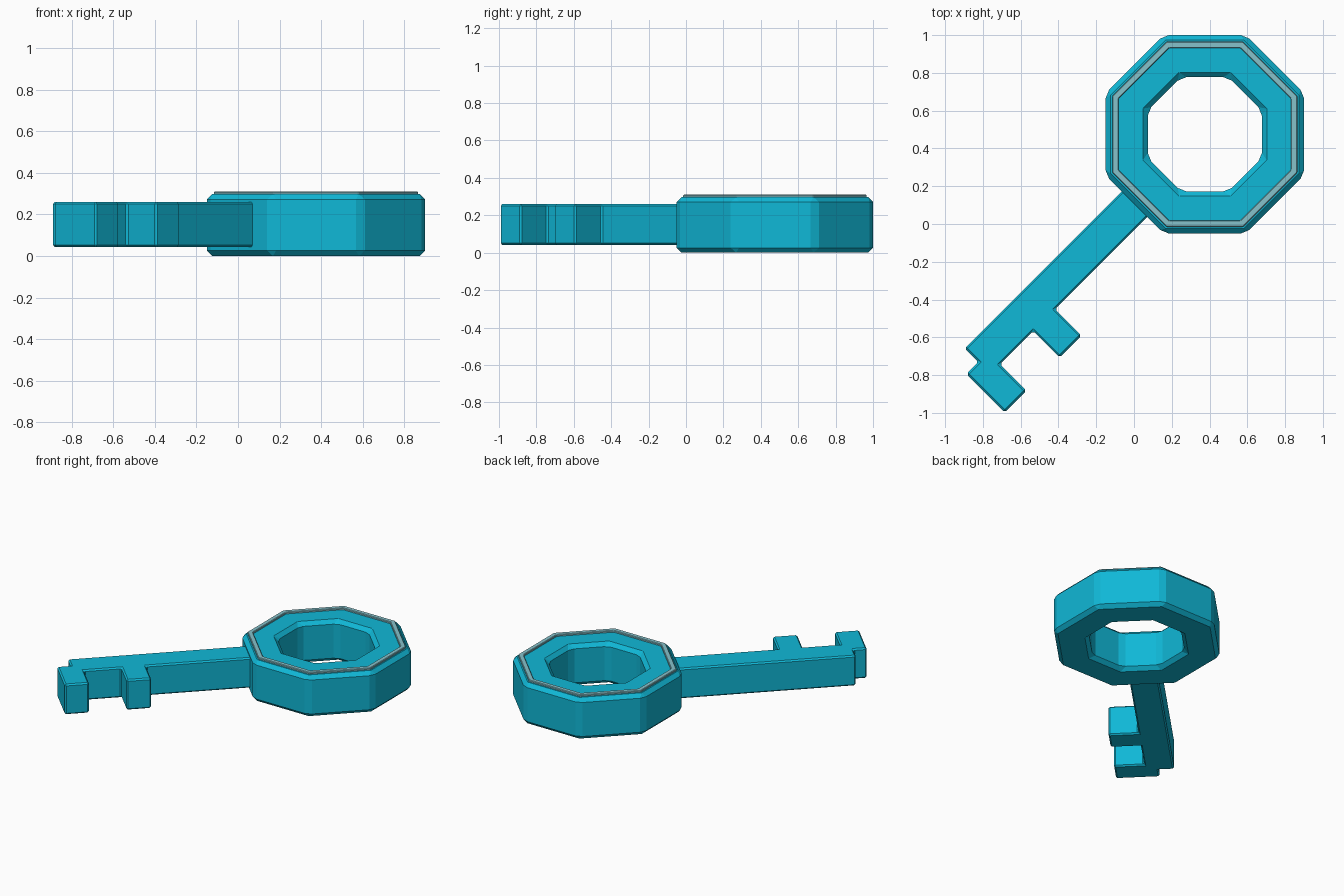
import bpy
import bmesh
from math import cos, sin, pi, sqrt
from mathutils import Vector

default = bpy.data.objects.get("Cube")
if default:
    bpy.data.objects.remove(default, do_unlink=True)

CENTRE = Vector((0.375, 0.475, 0))


def material(name, rgb, rough):
    m = bpy.data.materials.new(name)
    m.use_nodes = True
    m.diffuse_color = (*rgb, 1)
    bsdf = m.node_tree.nodes["Principled BSDF"]
    bsdf.inputs["Base Color"].default_value = (*rgb, 1)
    bsdf.inputs["Roughness"].default_value = rough
    return m


teal = material("bright teal", (0.005, 0.48, 0.68), 0.5)
silver = material("pale silver teal", (0.24, 0.54, 0.6), 0.5)


def finish(name, bm, mat, bevel):
    bmesh.ops.recalc_face_normals(bm, faces=bm.faces)
    mesh = bpy.data.meshes.new(name)
    bm.to_mesh(mesh)
    bm.free()
    mesh.materials.append(mat)
    ob = bpy.data.objects.new(name, mesh)
    bpy.context.collection.objects.link(ob)
    mod = ob.modifiers.new("chamfer", "BEVEL")
    mod.width = bevel
    mod.segments = 1
    mod.limit_method = "ANGLE"
    return ob


def octagon_ring(name, inner, outer, z0, z1, mat, bevel):
    """Octagonal ring with a rectangular section; sizes are centre-to-flat."""
    bm = bmesh.new()
    loops = []
    for i in range(8):
        a = (i + 0.5) * pi / 4
        d = Vector((cos(a), sin(a), 0)) / cos(pi / 8)
        loops.append([bm.verts.new(CENTRE + d * r + Vector((0, 0, z)))
                      for r, z in ((outer, z0), (outer, z1), (inner, z1), (inner, z0))])
    for i in range(8):
        p, q = loops[i], loops[(i + 1) % 8]
        for k in range(4):
            n = (k + 1) % 4
            bm.faces.new((p[k], q[k], q[n], p[n]))
    return finish(name, bm, mat, bevel)


# Bow of the key and the thin raised trim on its top
octagon_ring("bow_ring", 0.302, 0.525, 0, 0.297, teal, 0.026)
octagon_ring("bow_trim", 0.456, 0.49, 0.28, 0.31, silver, 0.004)

# Shaft with two teeth: outline as (distance from bow centre, sideways offset)
outline = [(0.45, -0.097), (1.7, -0.097), (1.7, 0.005), (1.79, 0.005),
           (1.79, 0.292), (1.628, 0.292), (1.628, 0.094), (1.379, 0.094),
           (1.379, 0.292), (1.216, 0.292), (1.216, 0.094), (0.45, 0.094)]
along = Vector((-1, -1, 0)) / sqrt(2)
side = Vector((1, -1, 0)) / sqrt(2)
bm = bmesh.new()
base = bm.faces.new([bm.verts.new(CENTRE + along * u + side * v + Vector((0, 0, 0.042)))
                     for u, v in outline])
top = bmesh.ops.extrude_face_region(bm, geom=[base])
bmesh.ops.translate(bm, vec=(0, 0, 0.218),
                    verts=[g for g in top["geom"] if isinstance(g, bmesh.types.BMVert)])
finish("toothed_shaft", bm, teal, 0.01)
